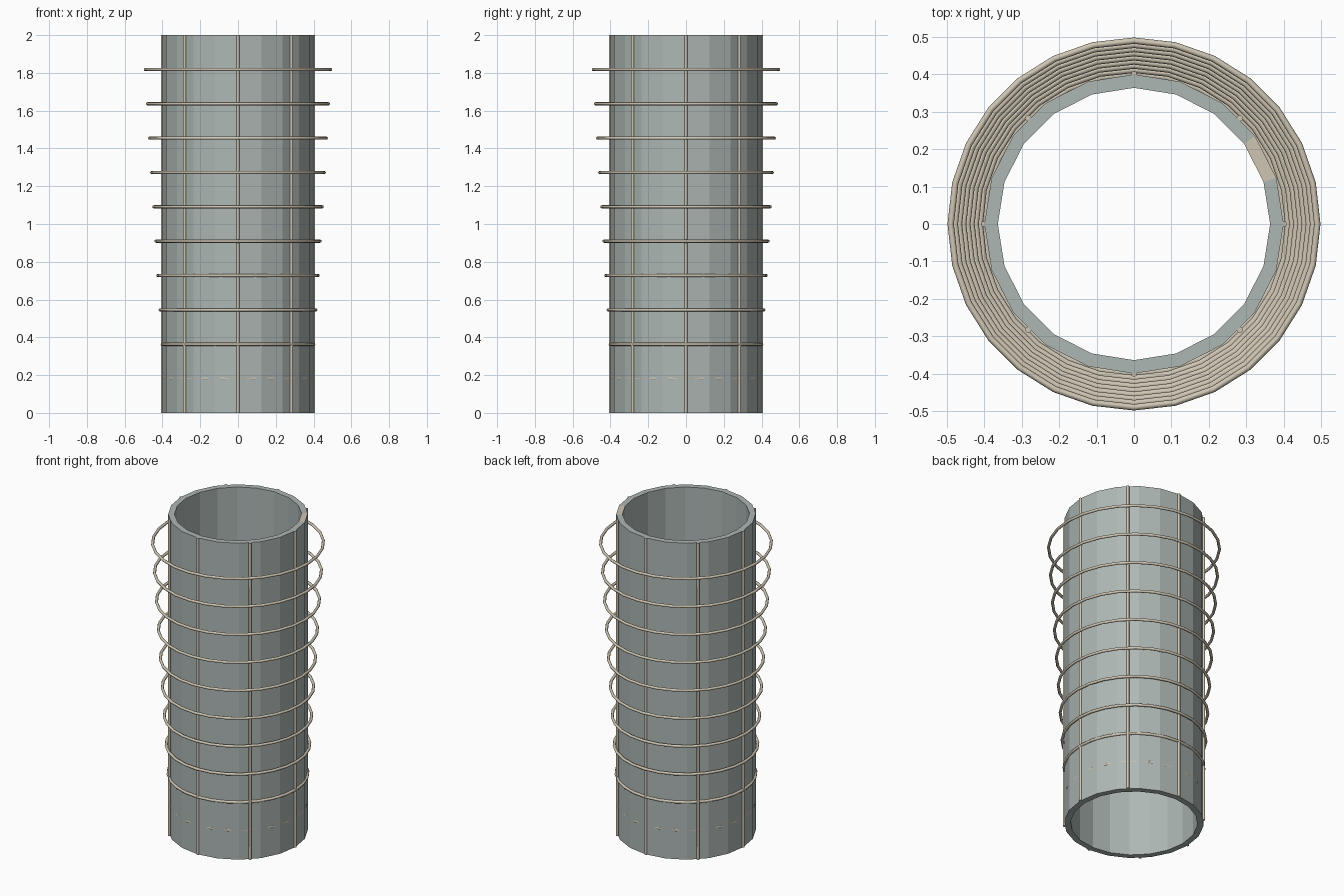
import bpy, bmesh, math
from mathutils import Matrix, Vector

default = bpy.data.objects.get("Cube")
if default:
    bpy.data.objects.remove(default)

HEIGHT = 2.0
SIDES = 20          # facets round the tube
RINGS = 10
WIRE = 0.0085       # wire radius


def material(name, rgb):
    m = bpy.data.materials.new(name)
    m.use_nodes = True
    m.diffuse_color = (*rgb, 1)
    m.node_tree.nodes["Principled BSDF"].inputs["Base Color"].default_value = (*rgb, 1)
    return m


concrete = material("grey_concrete", (0.42, 0.475, 0.46))
wire = material("beige_wire", (0.62, 0.56, 0.45))


def add_object(name, bm, *mats):
    bmesh.ops.recalc_face_normals(bm, faces=bm.faces)
    mesh = bpy.data.meshes.new(name)
    bm.to_mesh(mesh)
    bm.free()
    for m in mats:
        mesh.materials.append(m)
    obj = bpy.data.objects.new(name, mesh)
    bpy.context.collection.objects.link(obj)
    return obj


def lathe(profile, steps):
    """Spin a closed profile of (radius, z) points round the z axis."""
    bm = bmesh.new()
    loops = []
    for i in range(steps):
        a = math.tau * i / steps
        loops.append([bm.verts.new((r * math.cos(a), r * math.sin(a), z)) for r, z in profile])
    n = len(profile)
    for i in range(steps):
        p, q = loops[i], loops[(i + 1) % steps]
        for j in range(n):
            k = (j + 1) % n
            bm.faces.new((p[j], q[j], q[k], p[k]))
    return bm


# Hollow faceted tube, with one rim facet in the wire colour
bm = lathe([(0.4, 0), (0.4, HEIGHT), (0.364, HEIGHT), (0.364, 0)], SIDES)
bm.normal_update()
for f in bm.faces:
    c = f.calc_center_median()
    azimuth = math.degrees(math.atan2(c.y, c.x))
    if c.z > HEIGHT - 0.01 and 18 < azimuth < 36:
        f.material_index = 1
add_object("tube", bm, concrete, wire)

# Hoops, widening evenly towards the top
for i in range(RINGS):
    radius = 0.39 + 0.1 * i / (RINGS - 1)
    z = HEIGHT * (i + 1) / (RINGS + 1)
    section = [(radius + WIRE * math.cos(math.tau * k / 8),
                z + WIRE * math.sin(math.tau * k / 8)) for k in range(8)]
    hoop = add_object(f"hoop_{i + 1}", lathe(section, 28), wire)
    hoop.data.shade_smooth()

# Upright rods set into the tube wall
for i in range(8):
    a = math.tau * i / 8
    bm = bmesh.new()
    place = Matrix.Translation(Vector((0.4 * math.cos(a), 0.4 * math.sin(a), HEIGHT / 2)))
    bmesh.ops.create_cone(bm, cap_ends=True, segments=8, radius1=WIRE, radius2=WIRE,
                          depth=HEIGHT, matrix=place)
    for f in bm.faces:
        f.smooth = len(f.verts) == 4
    rod = add_object(f"upright_rod_{i + 1}", bm, wire)
    for e in rod.data.edges:
        za, zb = (rod.data.vertices[v].co.z for v in e.vertices)
        e.use_edge_sharp = abs(za - zb) < 0.01
